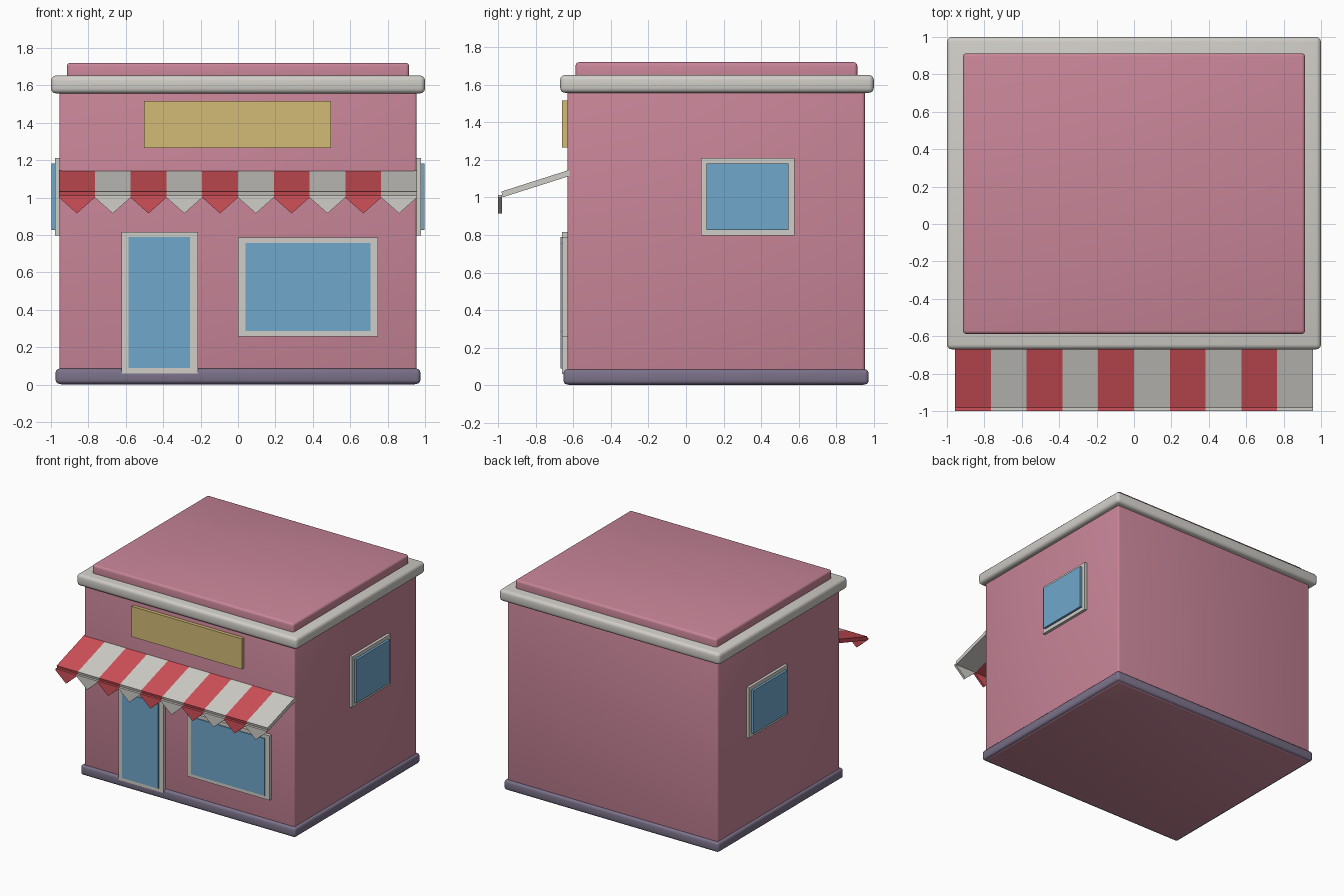
import bpy, bmesh, math

if "Cube" in bpy.data.objects:
    bpy.data.objects.remove(bpy.data.objects["Cube"])


def material(name, rgb):
    lin = [((c / 255 + 0.055) / 1.055) ** 2.4 for c in rgb]
    m = bpy.data.materials.new(name)
    m.diffuse_color = (*lin, 1)
    m.use_nodes = True
    m.node_tree.nodes["Principled BSDF"].inputs["Base Color"].default_value = m.diffuse_color
    return m


PINK = material("pink_wall", (200, 133, 152))
WHITE = material("off_white", (208, 205, 199))
PURPLE = material("purple_grey", (123, 113, 137))
BLUE = material("glass_blue", (112, 167, 203))
GOLD = material("sign_gold", (210, 186, 118))
RED = material("awning_red", (208, 80, 88))


def finish(name, bm, mats):
    bmesh.ops.recalc_face_normals(bm, faces=bm.faces)
    me = bpy.data.meshes.new(name)
    bm.to_mesh(me)
    bm.free()
    for m in mats:
        me.materials.append(m)
    ob = bpy.data.objects.new(name, me)
    bpy.context.collection.objects.link(ob)
    return ob


def box(name, x, y, z, mat, bevel=0):
    """Box from (min, max) ranges, with optional rounded edges."""
    bm = bmesh.new()
    bmesh.ops.create_cube(bm, size=1)
    for v in bm.verts:
        v.co = [r[0] if c < 0 else r[1] for c, r in zip(v.co, (x, y, z))]
    if bevel:
        bmesh.ops.bevel(bm, geom=bm.edges[:], offset=bevel, segments=3,
                        profile=0.5, affect='EDGES')
    ob = finish(name, bm, [mat])
    if bevel:
        bpy.ops.object.select_all(action='DESELECT')
        ob.select_set(True)
        bpy.context.view_layer.objects.active = ob
        bpy.ops.object.shade_smooth_by_angle(angle=math.radians(35))
    return ob


def prism(bm, pts, offset, index):
    """Extrude a closed outline along an offset and tag its material."""
    a = [bm.verts.new(p) for p in pts]
    b = [bm.verts.new([c + o for c, o in zip(p, offset)]) for p in pts]
    n = len(pts)
    faces = [bm.faces.new(a), bm.faces.new(b[::-1])]
    faces += [bm.faces.new((a[i], a[(i + 1) % n], b[(i + 1) % n], b[i])) for i in range(n)]
    for f in faces:
        f.material_index = index


# Building shell
box("walls", (-0.955, 0.955), (-0.632, 0.952), (0, 1.62), PINK, 0.014)
box("plinth", (-0.975, 0.975), (-0.652, 0.972), (0.004, 0.085), PURPLE, 0.02)
box("cornice", (-1, 1), (-0.67, 1), (1.557, 1.652), WHITE, 0.026)
box("roof_slab", (-0.915, 0.915), (-0.588, 0.912), (1.6, 1.72), PINK, 0.018)

# Front door, shop window and blank sign
box("door_frame", (-0.623, -0.214), (-0.66, -0.62), (0.06, 0.817), WHITE)
box("door_glass", (-0.585, -0.257), (-0.668, -0.655), (0.088, 0.79), BLUE)
box("shop_window_frame", (0, 0.748), (-0.66, -0.62), (0.257, 0.786), WHITE)
box("shop_window_glass", (0.04, 0.709), (-0.668, -0.655), (0.287, 0.756), BLUE)
box("sign_board", (-0.503, 0.497), (-0.66, -0.62), (1.265, 1.515), GOLD)

# Side windows on both walls
for side, s in (("left", -1), ("right", 1)):
    xs = lambda a, b: tuple(sorted((s * a, s * b)))
    box(side + "_window_frame", xs(0.94, 0.978), (0.08, 0.577), (0.797, 1.211), WHITE)
    box(side + "_window_glass", xs(0.97, 0.997), (0.11, 0.546), (0.827, 1.182), BLUE)

# Striped awning: sloped panels with pointed valance flaps
bm = bmesh.new()
count, left, w = 10, -0.957, 0.1914
for i in range(count):
    x0 = left + i * w
    x1 = x0 + w
    prism(bm, [(x0, -0.62, 1.147), (x0, -0.983, 1.031), (x0, -0.976, 1.001),
               (x0, -0.62, 1.114)], (w, 0, 0), i % 2)
    prism(bm, [(x0, -1, 1.012), (x1, -1, 1.012), (x1, -1, 1.0),
               ((x0 + x1) / 2, -1, 0.915), (x0, -1, 1.0)], (0, 0.02, 0), i % 2)
finish("awning", bm, [RED, WHITE])
